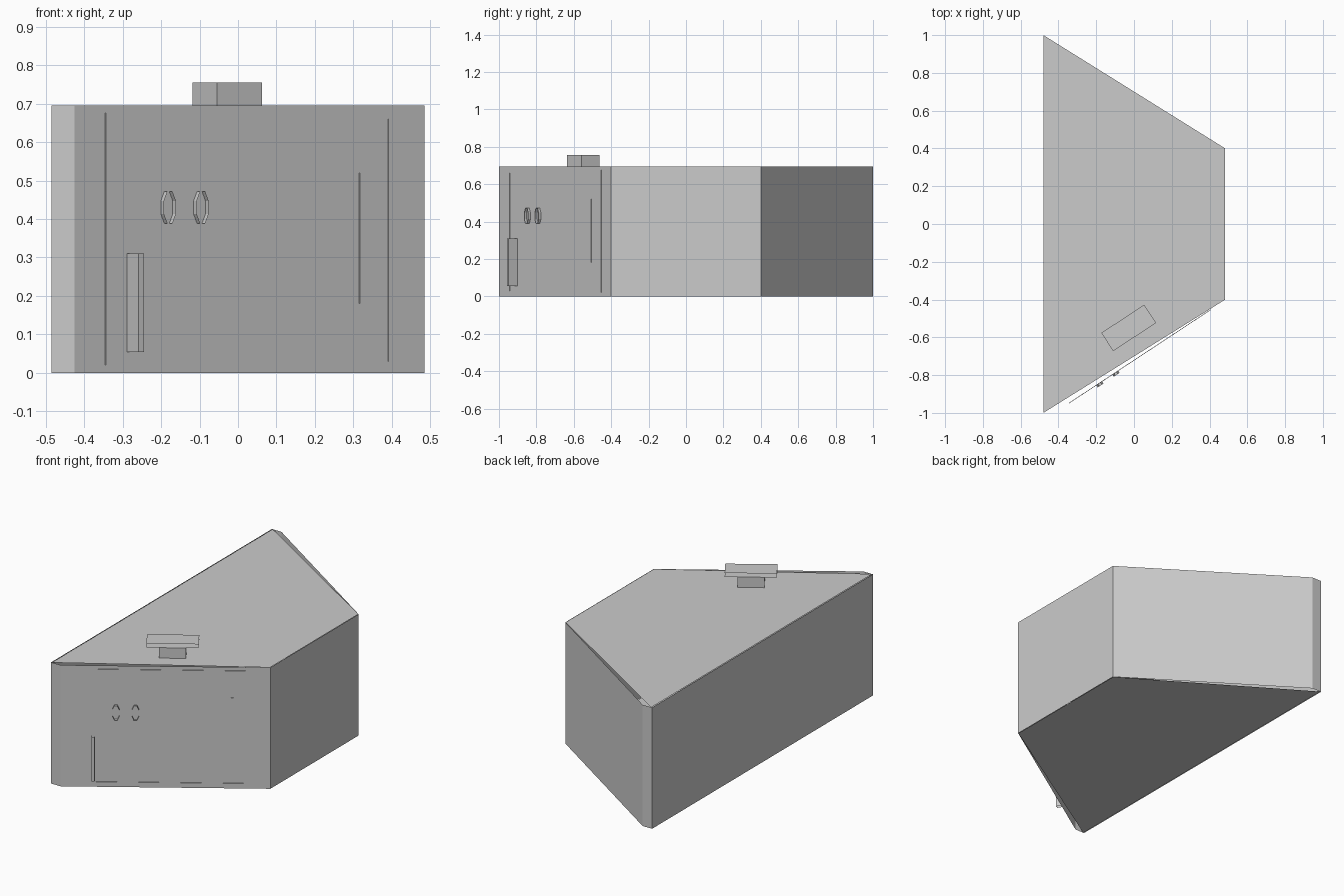
import bpy, bmesh
from math import cos, sin, pi
from mathutils import Vector

if "Cube" in bpy.data.objects:
    bpy.data.objects.remove(bpy.data.objects["Cube"])

H = 0.695
# Local frame of the slanted front wall: A along it, N out of it
P0, P1 = Vector((-0.425, -1.0, 0)), Vector((0.485, -0.4, 0))
A = (P1 - P0).normalized()
N = Vector((A.y, -A.x, 0))
UP = Vector((0, 0, 1))


def on_wall(x, z, out=0.0):
    """Point on the front wall at world x and height z, pushed outwards."""
    t = (x - P0.x) / (P1.x - P0.x)
    return P0.lerp(P1, t) + UP * z + N * out


def make(name, faces):
    """Object from a list of faces given as point lists."""
    bm = bmesh.new()
    for f in faces:
        bm.faces.new([bm.verts.new(p) for p in f])
    bmesh.ops.remove_doubles(bm, verts=bm.verts, dist=1e-5)
    me = bpy.data.meshes.new(name)
    bm.to_mesh(me)
    bm.free()
    ob = bpy.data.objects.new(name, me)
    bpy.context.collection.objects.link(ob)
    return ob


def sweep(ring, offset, cap=False):
    """Walls from a counter-clockwise ring moved by offset, optional end cap."""
    top = [p + offset for p in ring]
    n = len(ring)
    faces = [[ring[i], ring[(i + 1) % n], top[(i + 1) % n], top[i]] for i in range(n)]
    return faces + ([top] if cap else [])


def wall_bar(name, x0, x1, z0, z1, out):
    ring = [on_wall(x0, z0), on_wall(x1, z0), on_wall(x1, z1), on_wall(x0, z1)]
    return make(name, sweep(ring, N * out, cap=True))


def slanted_rect(cx, cy, z, length, width):
    c = Vector((cx, cy, z))
    return [c + A * (length / 2 * s) - N * (width / 2 * t)
            for s, t in ((-1, -1), (1, -1), (1, 1), (-1, 1))]


# Cabinet walls with short blunt corners at the long side
ring = [Vector((x, y, 0)) for x, y in
        ((-0.485, -1), (-0.425, -1), (0.485, -0.4),
         (0.485, 0.4), (-0.425, 1), (-0.485, 1))]
make("cabinet_walls", sweep(ring, UP * H))

# Top and bottom panels, plain pointed trapezoids
panel = [Vector((x, y, 0)) for x, y in
         ((-0.48, -1), (0.483, -0.4), (0.483, 0.4), (-0.48, 1))]
make("top_panel", [[p + UP * H for p in panel]])
make("bottom_panel", [panel[::-1]])

# Thin door trim on the front wall
wall_bar("trim_left", -0.345, -0.335, 0.02, 0.675, 0.003)
wall_bar("trim_right", 0.39, 0.405, 0.02, 0.675, 0.003)
wall_bar("trim_top", -0.335, 0.39, 0.66, 0.675, 0.003)
wall_bar("trim_bottom", -0.335, 0.39, 0.02, 0.03, 0.003)

# Slim hinge strip
wall_bar("hinge_strip", 0.315, 0.325, 0.18, 0.52, 0.003)

# Upright door handle: open-ended fin standing out from the wall
base = on_wall(-0.289, 0.055)
w, d = A * 0.016, N * 0.056
make("door_handle", sweep([base, base + d, base + d + w, base + w][::1], UP * 0.255))

# Two small open knob sleeves
for i, x in enumerate((-0.185, -0.10)):
    c = on_wall(x, 0.43)
    ring = [c + A * (0.02 * cos(a)) + UP * (0.045 * sin(a))
            for a in (pi / 8 + k * pi / 4 for k in range(8))]
    make(f"knob_{i + 1}", sweep(ring, N * 0.015))

# Roof vent: neck with a flat two-sheet cover
make("vent_neck", sweep(slanted_rect(-0.028, -0.55, H, 0.14, 0.115), UP * 0.06))
for name, z in (("vent_cover_lower", 0.755), ("vent_cover_upper", 0.777)):
    sheet = slanted_rect(-0.028, -0.55, z, 0.272, 0.115)
    make(name, [sheet if z > 0.76 else sheet[::-1]])
